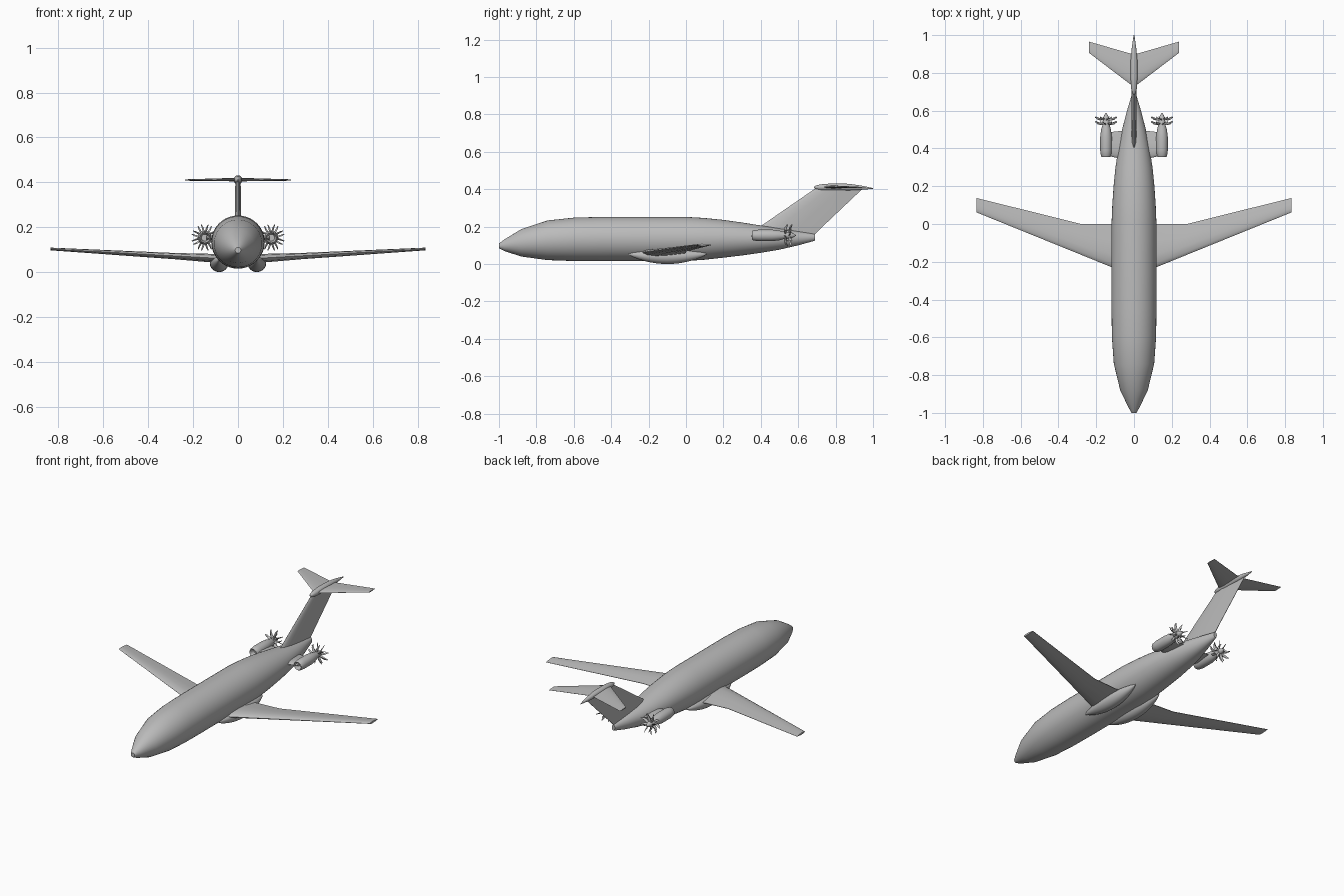
import bpy, bmesh
from math import sin, cos, pi
from mathutils import Vector, Matrix

if "Cube" in bpy.data.objects:
    bpy.data.objects.remove(bpy.data.objects["Cube"], do_unlink=True)

grey = bpy.data.materials.new("plain_grey")
grey.use_nodes = True
grey.diffuse_color = (0.5, 0.5, 0.5, 1)
grey.node_tree.nodes["Principled BSDF"].inputs["Base Color"].default_value = (0.5, 0.5, 0.5, 1)
parts = []


def loft(bm, rings):
    """Skin a run of equal-sized rings and cap both ends."""
    loops = [[bm.verts.new(p) for p in ring] for ring in rings]
    n = len(loops[0])
    for a, b in zip(loops, loops[1:]):
        for i in range(n):
            j = (i + 1) % n
            bm.faces.new((a[i], a[j], b[j], b[i]))
    bm.faces.new(loops[0])
    bm.faces.new(loops[-1])


def finish(name, bm, mirrored=False):
    if mirrored:
        bmesh.ops.scale(bm, vec=(-1, 1, 1), verts=bm.verts)
    bmesh.ops.recalc_face_normals(bm, faces=bm.faces)
    mesh = bpy.data.meshes.new(name)
    bm.to_mesh(mesh)
    bm.free()
    mesh.materials.append(grey)
    obj = bpy.data.objects.new(name, mesh)
    bpy.context.collection.objects.link(obj)
    parts.append(obj)


def build(name, rings, mirrored=False):
    bm = bmesh.new()
    loft(bm, rings)
    finish(name, bm, mirrored)


def oval(x, y, z, rx, rz, n=32):
    return [(x + rx * cos(2 * pi * i / n), y, z + rz * sin(2 * pi * i / n)) for i in range(n)]


def foil(le, te, thick):
    """Streamlined section from leading to trailing edge; thick is a vector."""
    le, te, thick = Vector(le), Vector(te), Vector(thick)
    shape = [(0.02, 0.25), (0.1, 0.7), (0.3, 1), (0.6, 0.75), (1, 0.08)]
    upper = [le.lerp(te, f) + thick * t / 2 for f, t in shape]
    lower = [le.lerp(te, f) - thick * t / 2 for f, t in reversed(shape)]
    return [le] + upper + lower


# Fuselage: y, bottom, top, half width
body = [(-1, .084, .11, .013), (-.97, .069, .132, .03), (-.88, .04, .187, .073),
        (-.74, .021, .233, .107), (-.6, .016, .248, .117), (-.45, .015, .252, .119),
        (0, .016, .252, .119), (.1, .023, .246, .115), (.2, .034, .236, .108),
        (.3, .046, .222, .098), (.4, .06, .206, .083), (.5, .077, .191, .063),
        (.6, .1, .175, .037), (.69, .125, .16, .01)]
build("fuselage", [oval(0, y, (lo + hi) / 2, w, (hi - lo) / 2, 40) for y, lo, hi, w in body])

# Tail fin and its bullet fairing
build("tail_fin", [foil((0, .367, .18), (0, .68, .15), (.028, 0, 0)),
                   foil((0, .41, .21), (0, .72, .19), (.028, 0, 0)),
                   foil((0, .7, .41), (0, .95, .408), (.024, 0, 0))])
bullet = [(.685, .41, .003), (.695, .41, .01), (.72, .41, .016), (.78, .411, .02),
          (.87, .411, .018), (.94, .408, .011), (1, .404, .002)]
build("tail_bullet", [oval(0, y, z, r, r, 20) for y, z, r in bullet])

# Paired parts
for side in ("left", "right"):
    flip = side == "right"
    build(side + "_wing", [foil((0, -.27, .058), (0, 0, .055), (0, 0, .04)),
                           foil((.12, -.228, .063), (.12, 0, .06), (0, 0, .038)),
                           foil((.28, -.163, .072), (.28, 0, .068), (0, 0, .028)),
                           foil((.835, .062, .103), (.835, .138, .102), (0, 0, .012))], flip)
    build(side + "_tailplane", [foil((0, .725, .412), (0, .897, .412), (0, 0, .016)),
                                foil((.237, .905, .41), (.237, .965, .41), (0, 0, .006))], flip)

    # Underwing gear pod
    pod = []
    for k in range(15):
        t = .01 + .98 * k / 14
        r = sin(pi * t) ** .75
        pod.append(oval(.084, -.315 + .43 * t, .055 - .015 * r, .042 * r, .04 * r, 24))
    build(side + "_gear_pod", pod, flip)

    # Engine nacelle with open lip, and its pylon
    nacelle = [(.385, .015), (.36, .02), (.354, .023), (.36, .027), (.39, .031), (.46, .031),
               (.5, .026), (.52, .02), (.56, .016), (.575, .01), (.588, .002)]
    build(side + "_nacelle", [oval(.148, y, .153, r, r, 24) for y, r in nacelle], flip)
    build(side + "_pylon", [foil((.05, .34, .147), (.05, .495, .147), (0, 0, .022)),
                            foil((.14, .362, .153), (.14, .485, .153), (0, 0, .022))], flip)

    # Two counter-rotating rows of curved blades
    bm = bmesh.new()
    for y, spin, count in ((.532, 1, 8), (.556, -1, 8)):
        for i in range(count):
            turn = Matrix.Rotation(2 * pi * i / count + .2 * spin, 4, 'Y')
            place = Matrix.Translation((.148, y, .153)) @ turn
            rings = []
            for r, chord, bend in ((.01, .01, 0), (.03, .014, -.002), (.046, .013, .002), (.06, .006, .01)):
                twist = .9 * (1 - r / .12)
                run = Vector((spin * sin(twist), cos(twist), 0)) * chord / 2
                mid = Vector((spin * bend * .4, bend, r))
                across = Vector((cos(twist), -spin * sin(twist), 0)) * .0035
                rings.append([place @ p for p in foil(mid - run, mid + run, across)])
            loft(bm, rings)
    finish(side + "_propeller_blades", bm, flip)

# Smooth shading with crisp edges
bpy.ops.object.select_all(action='DESELECT')
for obj in parts:
    obj.select_set(True)
bpy.context.view_layer.objects.active = parts[0]
bpy.ops.object.shade_smooth_by_angle(angle=.6)
